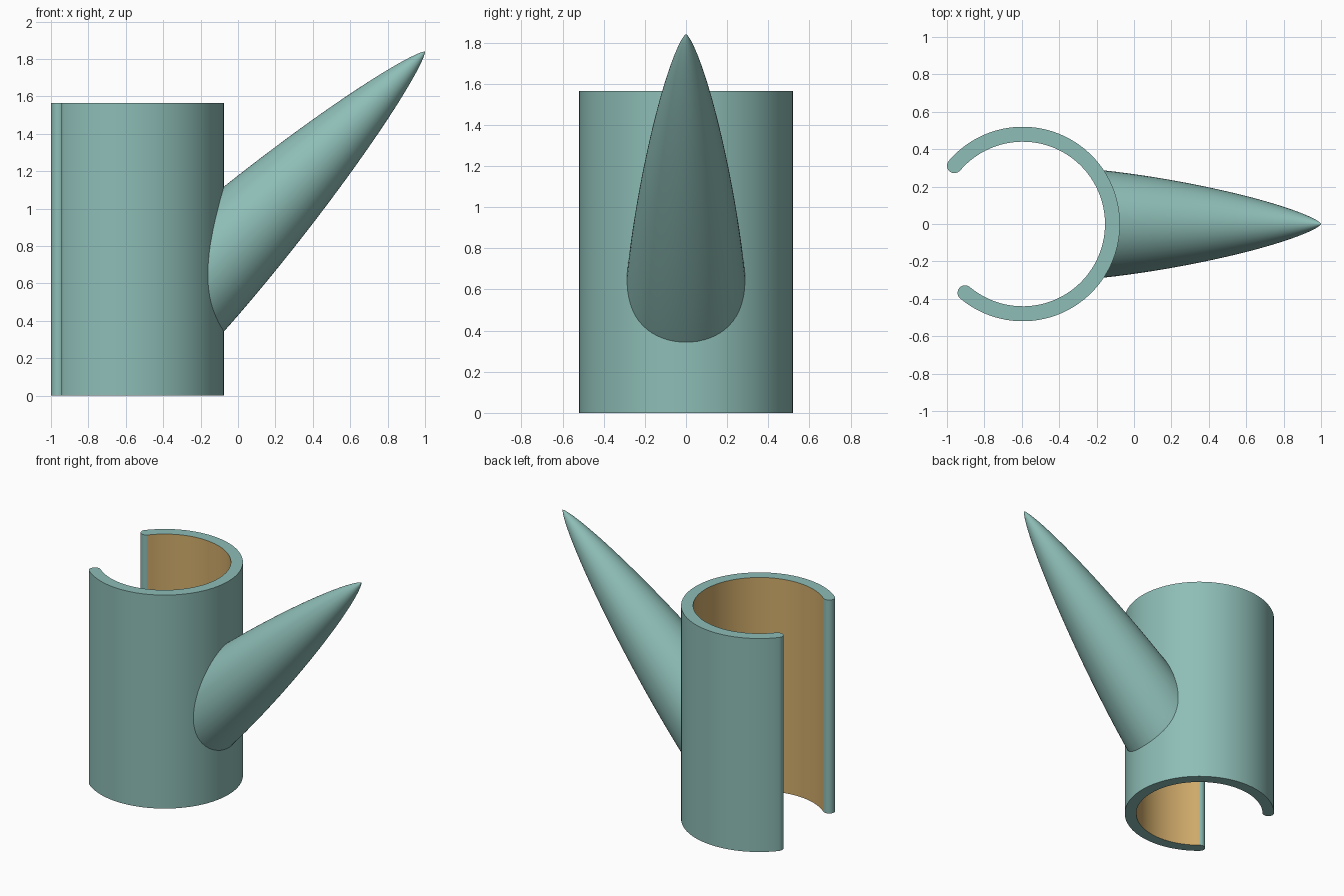
import bpy, bmesh, math
from mathutils import Vector

if "Cube" in bpy.data.objects:
    bpy.data.objects.remove(bpy.data.objects["Cube"])

CX, R_OUT, R_IN, HEIGHT = -0.595, 0.52, 0.44, 1.565
R_MID, R_CAP = (R_OUT + R_IN) / 2, (R_OUT - R_IN) / 2


def material(name, rgb):
    m = bpy.data.materials.new(name)
    m.diffuse_color = (*rgb, 1)
    m.use_nodes = True
    m.node_tree.nodes["Principled BSDF"].inputs["Base Color"].default_value = m.diffuse_color
    return m


teal = material("soft teal", (0.27, 0.51, 0.47))
tan = material("warm tan", (0.65, 0.42, 0.15))


def finish(bm, name, mats):
    bmesh.ops.recalc_face_normals(bm, faces=bm.faces)
    me = bpy.data.meshes.new(name)
    bm.to_mesh(me)
    bm.free()
    ob = bpy.data.objects.new(name, me)
    bpy.context.collection.objects.link(ob)
    for m in mats:
        me.materials.append(m)
    return ob


def smooth(ob, angle=35):
    bpy.ops.object.select_all(action='DESELECT')
    ob.select_set(True)
    bpy.context.view_layer.objects.active = ob
    bpy.ops.object.shade_smooth_by_angle(angle=math.radians(angle))


def polar(cx, cy, r, a):
    return (cx + r * math.cos(a), cy + r * math.sin(a))


# Clip sleeve: open C profile with rounded lips, extruded upward
A0, A1, N, NC = math.radians(-130), math.radians(139.5), 72, 10
steps = [A0 + (A1 - A0) * i / N for i in range(N + 1)]
outline = [polar(CX, 0, R_OUT, a) for a in steps]
lip = polar(CX, 0, R_MID, A1)
outline += [polar(*lip, R_CAP, A1 + math.pi * i / NC) for i in range(1, NC)]
outline += [polar(CX, 0, R_IN, a) for a in reversed(steps)]
lip = polar(CX, 0, R_MID, A0)
outline += [polar(*lip, R_CAP, A0 + math.pi * (1 + i / NC)) for i in range(1, NC)]

bm = bmesh.new()
low = [bm.verts.new((x, y, 0)) for x, y in outline]
high = [bm.verts.new((x, y, HEIGHT)) for x, y in outline]
n = len(outline)
bm.faces.new(low)
bm.faces.new(high)
inner_start = N + NC
for i in range(n):
    j = (i + 1) % n
    f = bm.faces.new((low[i], low[j], high[j], high[i]))
    if inner_start <= i < inner_start + N:   # inner lining
        f.material_index = 1
smooth(finish(bm, "clip_sleeve", [teal, tan]))

# Pointed horn: rounded nose profile spun about a 45 degree axis
TIP, LENGTH, RADIUS, SIDES, RINGS = Vector((1, 0, 1.84)), 2.0, 0.305, 64, 40
axis = Vector((-1, 0, -1)).normalized()
side, up = Vector((0, 1, 0)), Vector((-1, 0, 1)).normalized()
bm = bmesh.new()
tip = bm.verts.new(TIP)
prev = None
for k in range(1, RINGS + 1):
    t = math.pi * k / RINGS
    s = LENGTH * (1 - math.cos(t)) / 2
    r = RADIUS * math.sqrt((t - math.sin(2 * t) / 2) / math.pi)
    ring = []
    for i in range(SIDES):
        a = 2 * math.pi * i / SIDES
        ring.append(bm.verts.new(TIP + axis * s + (side * math.cos(a) + up * math.sin(a)) * r))
    for i in range(SIDES):
        j = (i + 1) % SIDES
        if prev:
            bm.faces.new((prev[i], prev[j], ring[j], ring[i]))
        else:
            bm.faces.new((tip, ring[j], ring[i]))
    prev = ring
bm.faces.new(prev)
horn = finish(bm, "horn", [teal])

# Trim the horn root so it ends inside the sleeve wall
bpy.ops.mesh.primitive_cylinder_add(vertices=96, radius=0.5, depth=4, location=(CX, 0, 1))
cutter = bpy.context.object
cutter.name = "horn_root_cutter"
cutter.data.materials.append(teal)
mod = horn.modifiers.new("trim", 'BOOLEAN')
mod.operation, mod.solver, mod.object = 'DIFFERENCE', 'EXACT', cutter
bpy.context.view_layer.objects.active = horn
bpy.ops.object.modifier_apply(modifier=mod.name)
bpy.data.objects.remove(cutter)
smooth(horn)
